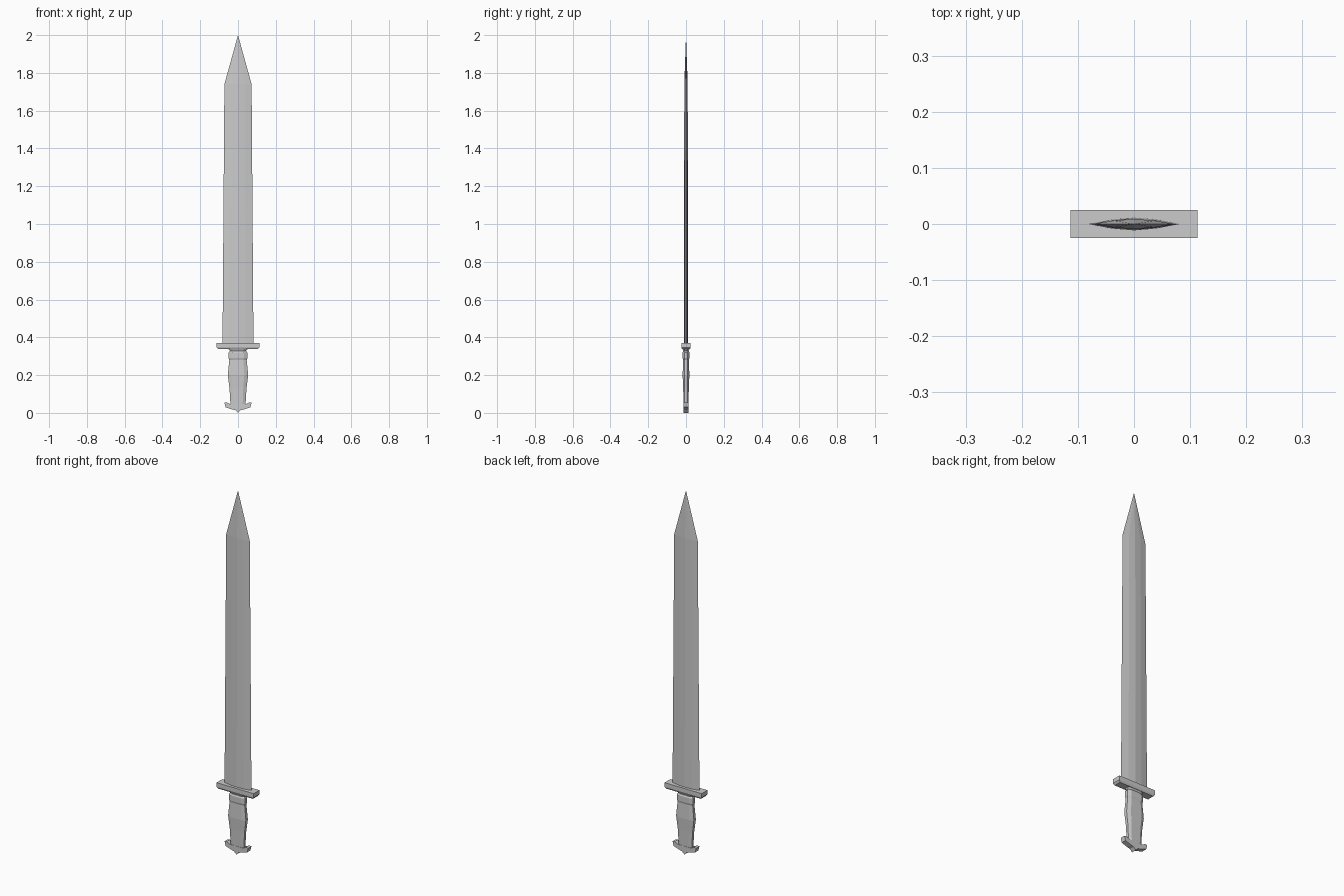
import bpy, bmesh

if "Cube" in bpy.data.objects:
    bpy.data.objects.remove(bpy.data.objects["Cube"])


def finish(name, bm):
    bmesh.ops.recalc_face_normals(bm, faces=bm.faces[:])
    mesh = bpy.data.meshes.new(name)
    bm.to_mesh(mesh)
    bm.free()
    obj = bpy.data.objects.new(name, mesh)
    bpy.context.collection.objects.link(obj)
    return obj


def mirrored(quarter):
    """Full closed outline from a quarter running from the +x side to the +y side."""
    upper = quarter + [(-x, y) for x, y in reversed(quarter) if x > 0]
    return upper + [(x, -y) for x, y in reversed(upper) if y > 0]


def loft(name, quarter, levels, tip=None):
    """Stack scaled copies of a section; levels hold (z, half width, half depth)."""
    bm = bmesh.new()
    outline = mirrored(quarter)
    rings = [[bm.verts.new((x * w, y * d, z)) for x, y in outline]
             for z, w, d in levels]
    n = len(outline)
    for low, high in zip(rings, rings[1:]):
        for i in range(n):
            j = (i + 1) % n
            bm.faces.new((low[i], low[j], high[j], high[i]))
    bm.faces.new(rings[0])
    if tip is None:
        bm.faces.new(rings[-1])
    else:
        apex = bm.verts.new((0, 0, tip))
        for i in range(n):
            bm.faces.new((rings[-1][i], rings[-1][(i + 1) % n], apex))
    return finish(name, bm)


LENS = [(1, 0), (0.5, 0.68), (0, 1)]
BOX = [(1, 1)]
OCTAGON = [(1, 0.5), (0.62, 1)]

# Tapered blade with a faceted lens section
loft("blade", LENS, [(0.36, 0.082, 0.0115), (1.74, 0.072, 0.009)], tip=2.0)

# Crossguard with a bevelled underside
loft("guard", BOX, [(0.337, 0.105, 0.02), (0.347, 0.113, 0.025),
                    (0.37, 0.113, 0.025)])

# Faceted grip with a collar under the guard
loft("grip", OCTAGON, [(0.045, 0.040, 0.013), (0.13, 0.045, 0.015),
                       (0.20, 0.054, 0.018), (0.28, 0.046, 0.015),
                       (0.29, 0.050, 0.018), (0.32, 0.050, 0.018),
                       (0.328, 0.042, 0.014), (0.34, 0.052, 0.019)])

# Flared pommel, an extruded profile with a pointed base
half = [(0, 0.0), (0.014, 0.014), (0.03, 0.018), (0.066, 0.03),
        (0.072, 0.054), (0.058, 0.056), (0.042, 0.046)]
profile = half + [(-x, z) for x, z in reversed(half[1:])]
bm = bmesh.new()
face = bm.faces.new([bm.verts.new((x, -0.014, z)) for x, z in profile])
extruded = bmesh.ops.extrude_face_region(bm, geom=[face])
moved = [v for v in extruded["geom"] if isinstance(v, bmesh.types.BMVert)]
bmesh.ops.translate(bm, verts=moved, vec=(0, 0.028, 0))
if not any(abs(sum(v.co.y for v in f.verts) / len(f.verts) + 0.014) < 1e-5
           for f in bm.faces):
    bm.faces.new([v for v in bm.verts if v.co.y < 0])
finish("pommel", bm)
